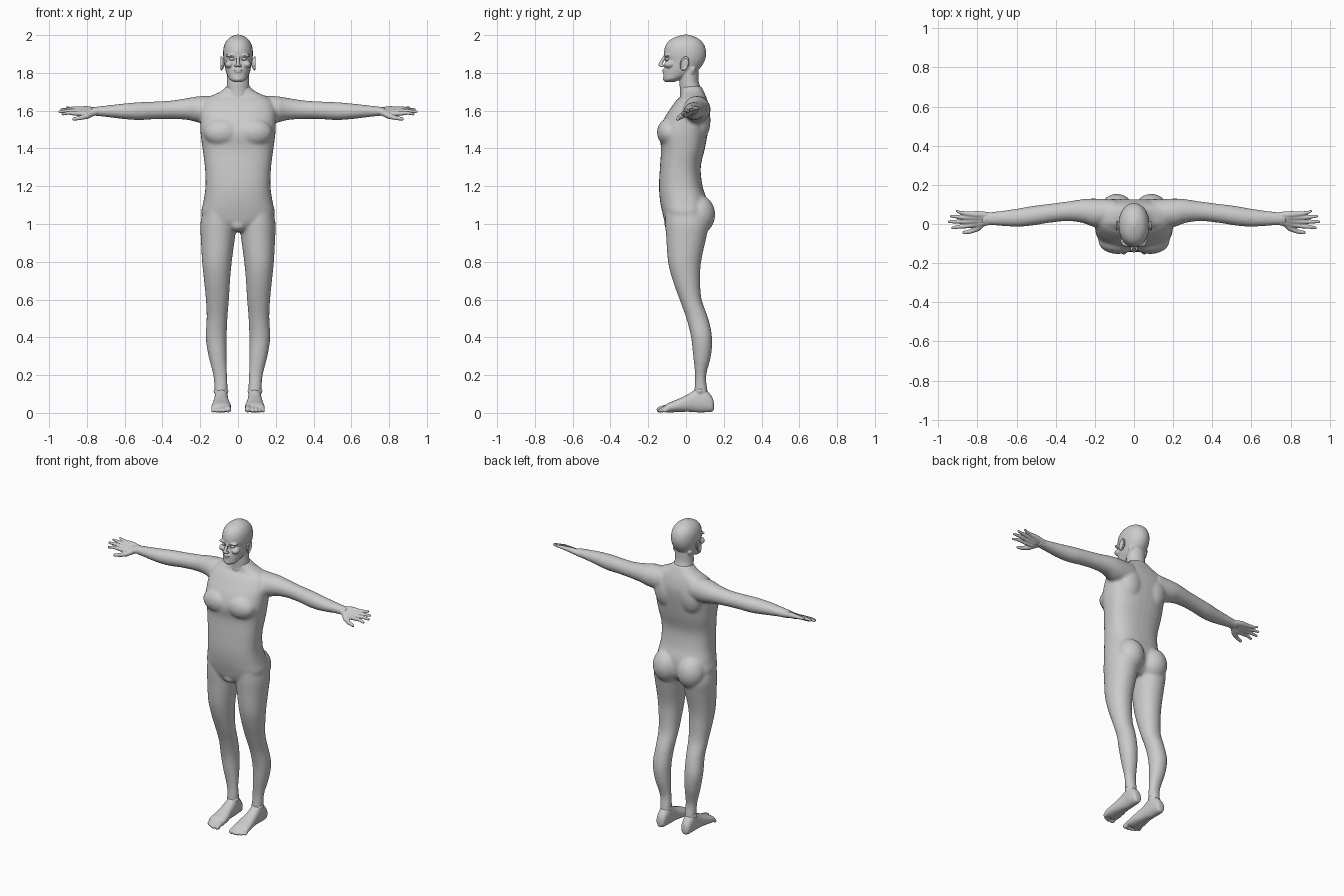
import bpy, bmesh, math
from mathutils import Vector, Matrix


def spline(rings, steps=4):
    """Catmull-Rom interpolation through a list of equal-length tuples."""
    out = []
    for i in range(len(rings) - 1):
        quad = [rings[max(i - 1, 0)], rings[i], rings[i + 1], rings[min(i + 2, len(rings) - 1)]]
        for s in range(steps):
            t = s / steps
            out.append([0.5 * (2 * b + (c - a) * t + (2 * a - 5 * b + 4 * c - d) * t * t
                               + (3 * b - a - 3 * c + d) * t ** 3) for a, b, c, d in zip(*quad)])
    return out + [list(rings[-1])]


def loft(bm, axis, rings, power=2.3, n=28):
    """Rings are (position, a_min, a_max, b_min, b_max) across the given axis."""
    loops = []
    for t, a0, a1, b0, b1 in spline(rings):
        loop = []
        for k in range(n):
            c, s = math.cos(math.tau * k / n), math.sin(math.tau * k / n)
            a = (a0 + a1) / 2 + (a1 - a0) / 2 * math.copysign(abs(c) ** (2 / power), c)
            b = (b0 + b1) / 2 + (b1 - b0) / 2 * math.copysign(abs(s) ** (2 / power), s)
            loop.append(bm.verts.new({'x': (t, a, b), 'y': (a, t, b), 'z': (a, b, t)}[axis]))
        loops.append(loop)
    for p, q in zip(loops, loops[1:]):
        for k in range(n):
            bm.faces.new((p[k], p[(k + 1) % n], q[(k + 1) % n], q[k]))
    bm.faces.new(loops[0])
    bm.faces.new(loops[-1])


def ball(bm, pos, size, rot=0.0):
    m = Matrix.Translation(pos) @ Matrix.Rotation(rot, 4, 'X') @ Matrix.Diagonal((*size, 1))
    bmesh.ops.create_uvsphere(bm, u_segments=20, v_segments=12, radius=1, matrix=m)


def chain(bm, *beads):
    """Tapered capsules joining beads (x, y, z, radius)."""
    for p, q in zip(beads, beads[1:]):
        tmp = bmesh.new()
        for b in (p, q):
            bmesh.ops.create_icosphere(tmp, subdivisions=2, radius=b[3], matrix=Matrix.Translation(b[:3]))
        res = bmesh.ops.convex_hull(tmp, input=tmp.verts)
        inner = [g for g in res['geom_interior'] if isinstance(g, bmesh.types.BMVert)]
        bmesh.ops.delete(tmp, geom=inner, context='VERTS')
        me = bpy.data.meshes.new("tmp")
        tmp.to_mesh(me)
        tmp.free()
        bm.from_mesh(me)
        bpy.data.meshes.remove(me)


def mirror(bm):
    dup = bmesh.ops.duplicate(bm, geom=bm.verts[:] + bm.edges[:] + bm.faces[:])['geom']
    for v in dup:
        if isinstance(v, bmesh.types.BMVert):
            v.co.x *= -1


def finish(name, bm, voxel=None, smooth=3):
    bmesh.ops.recalc_face_normals(bm, faces=bm.faces[:])
    for f in bm.faces:
        f.smooth = True
    me = bpy.data.meshes.new(name)
    bm.to_mesh(me)
    bm.free()
    ob = bpy.data.objects.new(name, me)
    bpy.context.collection.objects.link(ob)
    if voxel:
        r = ob.modifiers.new("fuse", 'REMESH')
        r.mode, r.voxel_size, r.use_smooth_shade = 'VOXEL', voxel, True
        s = ob.modifiers.new("soften", 'SMOOTH')
        s.factor, s.iterations = 0.5, smooth
    return ob


# Torso, arms and legs, fused into one skin
bm = bmesh.new()
loft(bm, 'z', [  # leg
    (1.08, .03, .185, -.11, .10), (1.0, .012, .199, -.11, .12), (.93, .016, .197, -.105, .108),
    (.8, .033, .190, -.095, .08), (.7, .042, .180, -.07, .075), (.6, .048, .170, -.034, .083),
    (.5, .056, .166, .002, .118), (.4, .060, .171, .027, .138), (.3, .060, .156, .038, .132),
    (.2, .058, .131, .048, .107), (.13, .055, .125, .045, .112), (.06, .058, .122, .04, .125)], 2.1)
ball(bm, (.088, .065, 1.05), (.09, .09, .105))
loft(bm, 'x', [  # arm
    (.10, .0, .125, 1.53, 1.68), (.2, -.015, .130, 1.535, 1.677), (.26, .005, .127, 1.55, 1.668),
    (.34, .015, .115, 1.556, 1.655), (.44, .005, .102, 1.555, 1.648), (.52, -.008, .092, 1.55, 1.645),
    (.6, -.014, .078, 1.555, 1.638), (.7, -.008, .064, 1.567, 1.627), (.78, -.004, .058, 1.575, 1.617)], 2.0)
ball(bm, (.082, -.088, 1.485), (.1, .066, .075))                  # chest muscle
ball(bm, (.09, .075, 1.55), (.08, .055, .11))                     # shoulder blade
mirror(bm)
torso = [(.96, .06, -.075, .06), (1.0, .14, -.108, .10), (1.05, .193, -.123, .115), (1.12, .183, -.137, .112),
         (1.2, .172, -.143, .088), (1.3, .175, -.138, .078), (1.4, .188, -.132, .10),
         (1.48, .198, -.142, .115), (1.55, .2, -.12, .125), (1.6, .2, -.09, .126),
         (1.65, .18, -.055, .115), (1.675, .15, -.03, .106), (1.7, .095, -.025, .095), (1.73, .06, -.02, .08)]
loft(bm, 'z', [(z, -w, w, f, b) for z, w, f, b in torso], 2.5, 36)
ball(bm, (0, -.07, .995), (.05, .045, .035))
finish("torso_arms_and_legs", bm, .009, 4)

# Head and neck
bm = bmesh.new()
ball(bm, (.034, -.1, 1.892), (.03, .017, .009))                   # brow
ball(bm, (.045, -.088, 1.845), (.024, .027, .02))                 # cheekbone
ball(bm, (.011, -.128, 1.838), (.009, .012, .008))                # nostril
chain(bm, (.05, .035, 1.82, .018), (.015, -.02, 1.69, .012))      # neck muscle
mirror(bm)
head = [(1.752, .02, -.112, -.06), (1.765, .044, -.119, -.03), (1.79, .057, -.12, .03),
        (1.82, .067, -.117, .07), (1.86, .075, -.108, .097), (1.9, .079, -.117, .107),
        (1.94, .075, -.11, .1), (1.97, .061, -.09, .08), (1.99, .039, -.055, .05), (2.002, .01, -.015, .015)]
loft(bm, 'z', [(z, -w, w, f, b) for z, w, f, b in head], 2.1)
neck = [(1.64, .075, -.035, .1), (1.7, .064, -.032, .088), (1.75, .059, -.034, .068), (1.82, .06, -.03, .065)]
loft(bm, 'z', [(z, -w, w, f, b) for z, w, f, b in neck], 2.0)
chain(bm, (0, -.112, 1.888, .008), (0, -.137, 1.844, .0105))      # nose
ball(bm, (0, -.116, 1.815), (.024, .011, .0055))                  # lips
ball(bm, (0, -.113, 1.805), (.021, .012, .006))
ball(bm, (0, -.108, 1.768), (.022, .015, .013))                   # chin
finish("head_and_neck", bm, .004, 3)

# Eyes and ears
bm = bmesh.new()
ball(bm, (.032, -.099, 1.874), (.014, .013, .009))
mirror(bm)
finish("eyes", bm)
bm = bmesh.new()
ear = [Vector((.088, -.008 + .019 * math.cos(a) + .007 * math.sin(a), 1.85 + .033 * math.sin(a)))
       for a in [math.tau * k / 14 for k in range(15)]]
chain(bm, *[(*p, .0055) for p in ear])
ball(bm, (.081, -.008, 1.85), (.009, .019, .03), -.2)
mirror(bm)
finish("ears", bm, .003, 2)

# Hands: each finger runs from the wrist through the palm; the little finger side sits higher
bm = bmesh.new()
tilt = lambda y: 1.594 + (y - .02) * .4
fingers = [(-.010, -.020, .935, .0095), (.012, .012, .952, .0098), (.033, .040, .942, .0095), (.052, .066, .912, .0085)]
for y, tip_y, tip_x, r in fingers:
    wrist_y = .027 + (y - .02) * .5
    mid_x = (tip_x + .865) / 2
    chain(bm, (.745, wrist_y, 1.597, .019), (.80, (y + wrist_y) / 2 + .001, tilt(y), .018),
          (.862 - abs(y - .015) * .3, y, tilt(y) + .003, .0125),
          (mid_x, (y + tip_y) / 2, tilt(y) + .006, r), (tip_x - .007, tip_y, tilt(tip_y) + .004, r * .78))
chain(bm, (.765, .012, 1.59, .018), (.80, -.022, 1.572, .016), (.835, -.038, 1.562, .012), (.868, -.044, 1.556, .0095))
mirror(bm)
finish("hands", bm, .004, 2)

# Feet with five toes
bm = bmesh.new()
loft(bm, 'y', [
    (.148, .075, .105, .02, .05), (.138, .062, .118, .006, .085), (.10, .055, .125, .003, .125),
    (.055, .052, .125, .003, .125), (.01, .048, .130, .006, .098), (-.05, .038, .138, .004, .07),
    (-.095, .036, .142, .002, .052), (-.115, .042, .135, .006, .036)], 2.3)
ball(bm, (.09, .075, .115), (.04, .026, .024))                    # ankle bones
for i, (x, tip, r) in enumerate([(.052, -.140, .0165), (.078, -.142, .0115), (.097, -.136, .011),
                                 (.115, -.126, .0105), (.132, -.112, .0105)]):
    chain(bm, (x, -.08, .028, r), (x, tip + .03, .029, r * .9), (x, tip, r + .001, r))
mirror(bm)
finish("feet", bm, .005, 2)
